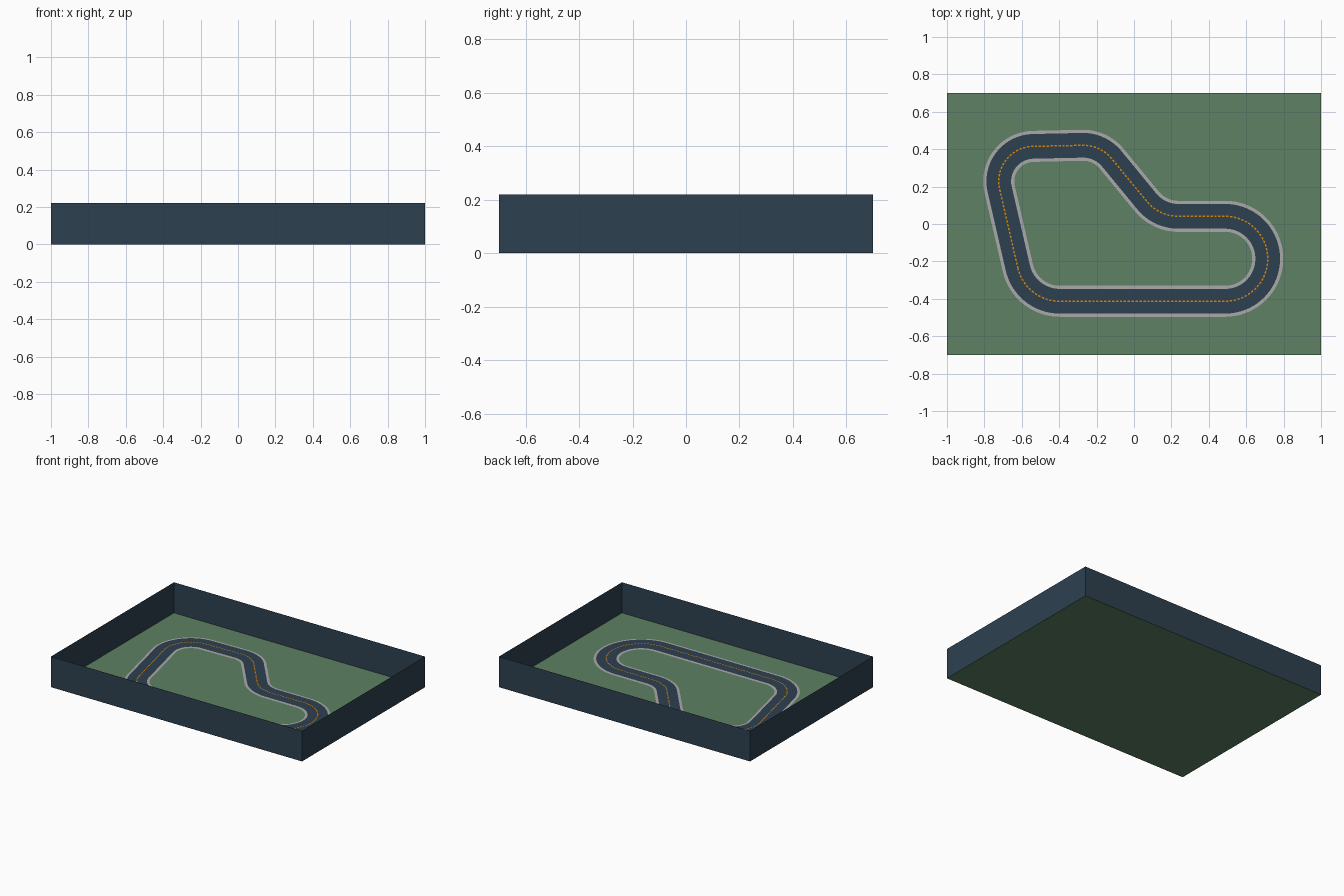
import bpy
import math
from mathutils import Vector

if "Cube" in bpy.data.objects:
    bpy.data.objects.remove(bpy.data.objects["Cube"])


def material(name, hex_code):
    m = bpy.data.materials.new(name)
    srgb = [int(hex_code[i:i + 2], 16) / 255 for i in (0, 2, 4)]
    m.diffuse_color = [((c + 0.055) / 1.055) ** 2.4 for c in srgb] + [1]
    m.use_nodes = True
    m.node_tree.nodes["Principled BSDF"].inputs["Base Color"].default_value = m.diffuse_color
    return m


GRASS = material("grass green", "5e8163")
NAVY = material("asphalt navy", "2d4050")
GREY = material("kerb grey", "aaaaaa")
ORANGE = material("line orange", "d8860b")

W, D, H = 1.0, 0.7, 0.22


def add(name, verts, faces, mat):
    mesh = bpy.data.meshes.new(name)
    mesh.from_pydata(verts, [], faces)
    mesh.materials.append(mat)
    ob = bpy.data.objects.new(name, mesh)
    bpy.context.collection.objects.link(ob)
    return ob


# Closed centre line: polygon corners (x, y, fillet radius), each rounded by an arc
CORNERS = [(-0.58, -0.413, 0.23), (0.715, -0.413, 0.227), (0.715, 0.041, 0.2269),
           (0.134, 0.041, 0.22), (-0.18, 0.423, 0.20), (-0.77, 0.41, 0.187)]


def rounded_path(corners, steps=20):
    path = []
    n = len(corners)
    for i, (x, y, r) in enumerate(corners):
        p = Vector((x, y))
        a = (Vector(corners[i - 1][:2]) - p).normalized()
        b = (Vector(corners[(i + 1) % n][:2]) - p).normalized()
        half = a.angle(b) / 2
        centre = p + (a + b).normalized() * (r / math.sin(half))
        start = p + a * (r / math.tan(half)) - centre
        end = p + b * (r / math.tan(half)) - centre
        a0 = math.atan2(start.y, start.x)
        turn = math.atan2(start.x * end.y - start.y * end.x, start.dot(end))
        for k in range(steps + 1):
            t = a0 + turn * k / steps
            path.append(centre + r * Vector((math.cos(t), math.sin(t))))
    return path


PATH = rounded_path(CORNERS)
N = len(PATH)


def normal(i):
    d = (PATH[(i + 1) % N] - PATH[i - 1]).normalized()
    return Vector((-d.y, d.x))


def ribbon(name, inner, outer, z, mat):
    """Flat closed strip between two offsets of the centre line."""
    verts = []
    for i, p in enumerate(PATH):
        for off in (inner, outer):
            q = p + normal(i) * off
            verts.append((q.x, q.y, z))
    faces = [(2 * i, 2 * ((i + 1) % N), 2 * ((i + 1) % N) + 1, 2 * i + 1) for i in range(N)]
    add(name, verts, faces, mat)


# Ground and the four thin surrounding walls
rim = [(-W, -D), (W, -D), (W, D), (-W, D)]
add("ground", [(x, y, 0) for x, y in rim], [(0, 1, 2, 3)], GRASS)
add("walls", [(x, y, z) for z in (0, H) for x, y in rim],
    [(i, (i + 1) % 4, (i + 1) % 4 + 4, i + 4) for i in range(4)], NAVY)

# Track surface with a kerb on each side
ribbon("kerb_border", -0.083, 0.083, 0.002, GREY)
ribbon("asphalt", -0.066, 0.066, 0.004, NAVY)

# Dashed centre line, spaced evenly along the path
PITCH, DASH, HALF = 0.021, 0.013, 0.004
verts, faces = [], []
travelled, due = 0.0, 0.0
for i in range(N):
    p, q = PATH[i], PATH[(i + 1) % N]
    length = (q - p).length
    if length < 1e-6:
        continue
    d = (q - p) / length
    side = Vector((-d.y, d.x)) * HALF
    while due < travelled + length:
        s = p + d * (due - travelled)
        e = s + d * DASH
        k = len(verts)
        verts += [(v.x, v.y, 0.006) for v in (s - side, e - side, e + side, s + side)]
        faces.append((k, k + 1, k + 2, k + 3))
        due += PITCH
    travelled += length
add("centre_dashes", verts, faces, ORANGE)
